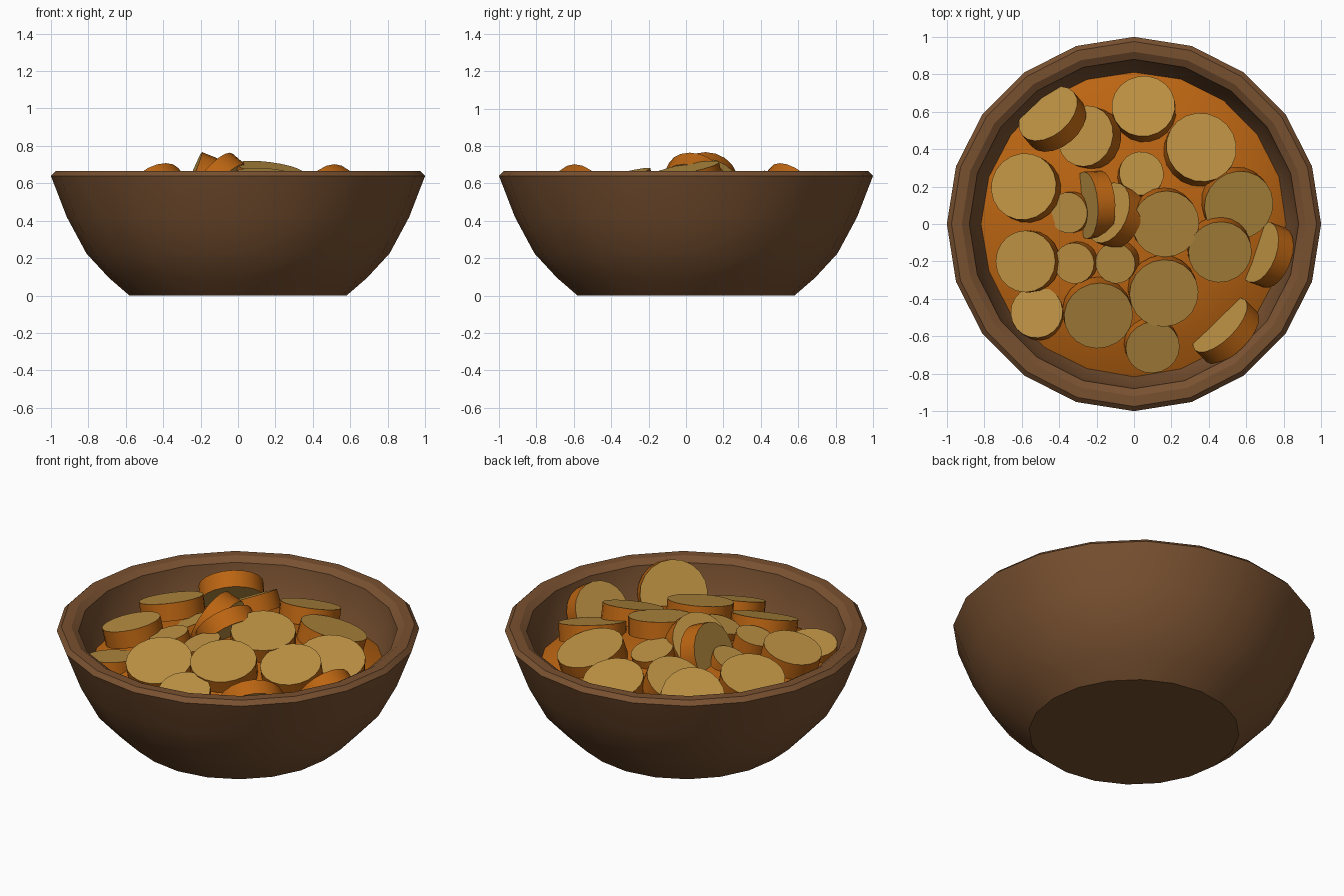
import bpy, bmesh, math, random
from mathutils import Vector

if "Cube" in bpy.data.objects:
    bpy.data.objects.remove(bpy.data.objects["Cube"])

random.seed(4)


def material(name, rgb):
    m = bpy.data.materials.new(name)
    m.diffuse_color = (*rgb, 1)
    m.use_nodes = True
    m.node_tree.nodes["Principled BSDF"].inputs["Base Color"].default_value = m.diffuse_color
    return m


WOOD = material("wood", (0.19, 0.082, 0.03))
SKIN = material("orange_skin", (0.50, 0.13, 0.006))
FLESH = material("tan_flesh", (0.50, 0.28, 0.055))


def finish(bm, name, mats, angle):
    bmesh.ops.recalc_face_normals(bm, faces=bm.faces[:])
    me = bpy.data.meshes.new(name)
    bm.to_mesh(me)
    bm.free()
    ob = bpy.data.objects.new(name, me)
    for m in mats:
        me.materials.append(m)
    bpy.context.collection.objects.link(ob)
    bpy.ops.object.select_all(action='DESELECT')
    ob.select_set(True)
    bpy.context.view_layer.objects.active = ob
    bpy.ops.object.shade_smooth_by_angle(angle=math.radians(angle))
    return ob


def lathe(profile, sides, jitter=0.0):
    """Revolve (radius, z) points; radius 0 at either end becomes a fan."""
    bm = bmesh.new()
    rings = []
    for r, z in profile:
        if r == 0:
            rings.append([bm.verts.new((0, 0, z))] * sides)
            continue
        ring = []
        for i in range(sides):
            a = 2 * math.pi * i / sides
            dz = random.uniform(-jitter, jitter)
            ring.append(bm.verts.new((r * math.cos(a), r * math.sin(a), z + dz)))
        rings.append(ring)
    for lo, hi in zip(rings, rings[1:]):
        for i in range(sides):
            j = (i + 1) % sides
            quad = list(dict.fromkeys((lo[i], lo[j], hi[j], hi[i])))
            bm.faces.new(quad)
    return bm


# Bowl: outer wall, chamfered rim, inner wall
bowl = [(0, 0), (0.58, 0), (0.69, 0.095), (0.81, 0.225), (0.915, 0.42),
        (1.0, 0.64), (0.975, 0.665), (0.92, 0.665), (0.88, 0.64),
        (0.865, 0.55), (0.80, 0.38), (0.70, 0.22), (0.55, 0.10), (0, 0.08)]
finish(lathe(bowl, 20), "bowl", [WOOD], 30)

# Domed bed of filling under the slices
bed = [(0.825, 0.41), (0.7, 0.475), (0.5, 0.525), (0.25, 0.56), (0, 0.57)]
finish(lathe(bed, 20, 0.012), "filling_bed", [SKIN], 60)


def slice_disc(i, x, y, z, r, heading, tilt, thick=0.1):
    """Round slice; x, y, z is the centre of its upper face, tilted toward heading."""
    h, t = math.radians(heading), math.radians(tilt)
    n = Vector((math.sin(t) * math.cos(h), math.sin(t) * math.sin(h), math.cos(t)))
    bm = bmesh.new()
    bmesh.ops.create_cone(bm, cap_ends=True, segments=20, radius1=r, radius2=r, depth=thick)
    for f in bm.faces:
        f.material_index = 1 if len(f.verts) > 4 else 0
    ob = finish(bm, f"slice_{i}", [SKIN, FLESH], 40)
    ob.rotation_euler = n.to_track_quat('Z', 'Y').to_euler()
    ob.location = Vector((x, y, z)) - n * thick / 2


# x, y, z, radius, heading, tilt
slices = [
    (0.05, 0.63, 0.57, 0.17, 100, 18),
    (0.36, 0.41, 0.59, 0.19, 60, 17),
    (0.04, 0.27, 0.61, 0.12, 60, 15),
    (-0.26, 0.47, 0.59, 0.165, 160, 28),
    (-0.46, 0.59, 0.57, 0.18, 130, 50),
    (-0.59, 0.20, 0.60, 0.18, 150, 17),
    (-0.58, -0.20, 0.61, 0.165, 180, 15),
    (-0.52, -0.47, 0.52, 0.14, 130, 10),
    (-0.32, -0.21, 0.61, 0.11, 200, 15),
    (-0.10, -0.21, 0.62, 0.11, 215, 18),
    (-0.35, 0.06, 0.58, 0.11, 190, 25),
    (0.17, 0.0, 0.68, 0.18, -55, 13),
    (0.16, -0.37, 0.635, 0.185, -70, 15),
    (-0.19, -0.49, 0.59, 0.185, -75, 20),
    (0.10, -0.66, 0.55, 0.145, -70, 20),
    (0.56, 0.10, 0.58, 0.188, -50, 18),
    (0.46, -0.15, 0.61, 0.17, -75, 18),
    (0.46, -0.54, 0.53, 0.19, 135, 65),
    (0.67, -0.15, 0.52, 0.17, 160, 58),
    (-0.26, 0.10, 0.60, 0.18, 183, 68),
    (-0.14, 0.06, 0.63, 0.17, 157, 52),
]
for i, s in enumerate(slices, 1):
    slice_disc(i, *s)
